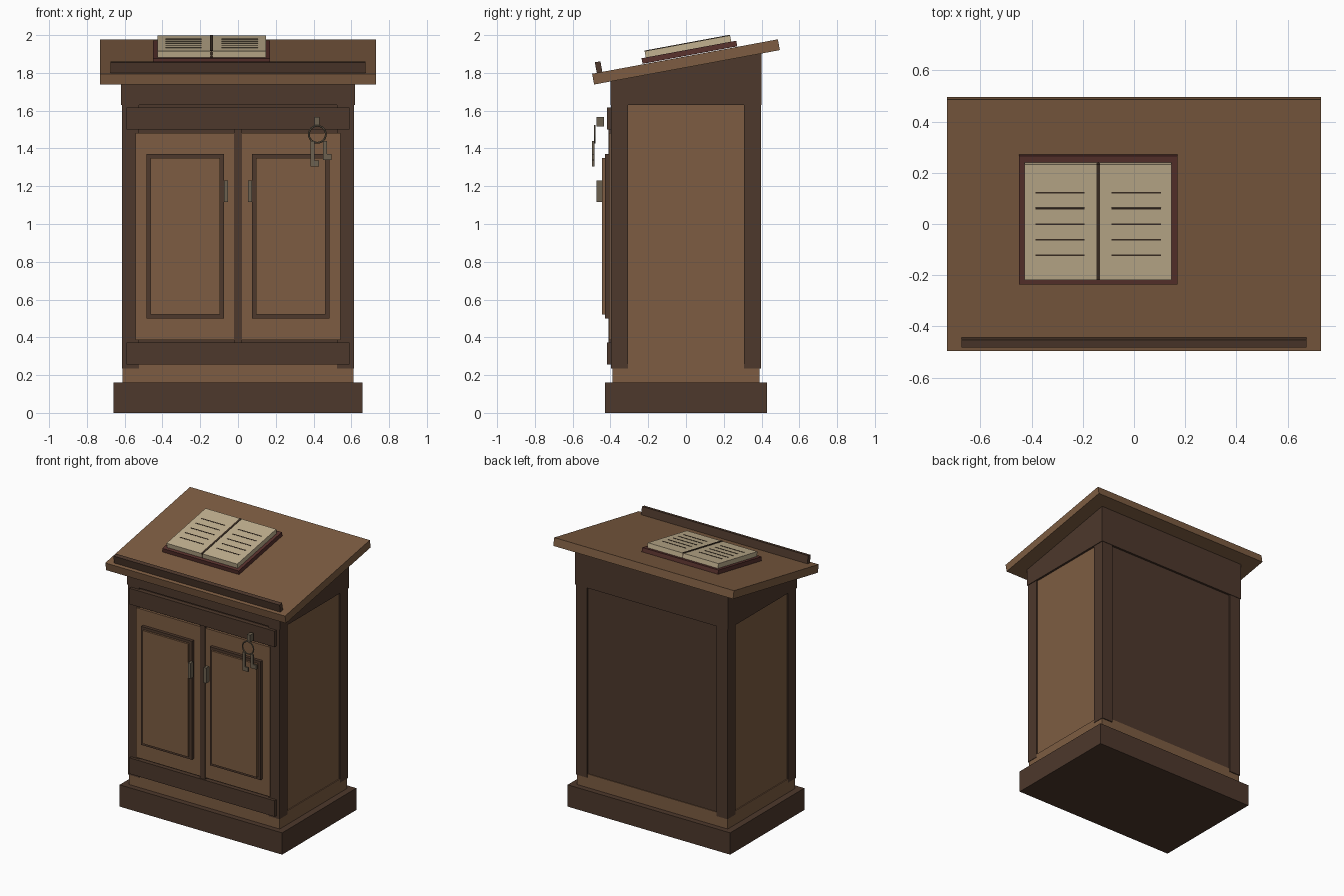
import bpy, bmesh, math
from mathutils import Matrix, Vector

if "Cube" in bpy.data.objects:
    bpy.data.objects.remove(bpy.data.objects["Cube"])


def material(name, rgb):
    m = bpy.data.materials.new(name)
    m.diffuse_color = (*rgb, 1)
    m.use_nodes = True
    m.node_tree.nodes["Principled BSDF"].inputs["Base Color"].default_value = m.diffuse_color
    return m


LIGHT = material("light_wood", (0.205, 0.108, 0.054))
DARK = material("dark_wood", (0.075, 0.04, 0.025))
PAPER = material("paper", (0.54, 0.44, 0.28))
COVER = material("red_leather", (0.10, 0.032, 0.027))
METAL = material("old_brass", (0.15, 0.12, 0.08))
INK = material("ink", (0.045, 0.028, 0.018))


def finish(name, bm, mat, matrix=None):
    if matrix:
        bm.transform(matrix)
    bmesh.ops.recalc_face_normals(bm, faces=bm.faces)
    me = bpy.data.meshes.new(name)
    bm.to_mesh(me)
    bm.free()
    me.materials.append(mat)
    ob = bpy.data.objects.new(name, me)
    bpy.context.collection.objects.link(ob)
    return ob


def box(name, x, y, z, mat, matrix=None):
    """Box from (min, max) ranges, optionally placed in another frame."""
    bm = bmesh.new()
    bmesh.ops.create_cube(bm, size=1)
    size = [r[1] - r[0] for r in (x, y, z)]
    mid = [(r[0] + r[1]) / 2 for r in (x, y, z)]
    bm.transform(Matrix.Translation(mid) @ Matrix.Diagonal((*size, 1)))
    return finish(name, bm, mat, matrix)


def span(s, a, b):
    """Range a..b mirrored by sign s."""
    return tuple(sorted((s * a, s * b)))


SIDES = (("left", -1), ("right", 1))

# Base
box("plinth", (-0.66, 0.66), (-0.43, 0.43), (0, 0.16), DARK)
box("base_moulding", (-0.612, 0.612), (-0.39, 0.39), (0.16, 0.26), LIGHT)

# Cabinet body with corner posts and side panels
box("cabinet_core", (-0.59, 0.59), (-0.385, 0.385), (0.26, 1.64), DARK)
for side, s in SIDES:
    box(side + "_side_panel", span(s, 0.58, 0.605), (-0.31, 0.31), (0.26, 1.63), LIGHT)
    for end, t in (("front", -1), ("back", 1)):
        box(f"{end}_{side}_post", span(s, 0.525, 0.615), span(t, 0.307, 0.397),
            (0.235, 1.64), DARK)

# Wedge section carrying the sloped top
bm = bmesh.new()
profile = [(-0.4, 1.63), (0.4, 1.63), (0.4, 1.91), (-0.4, 1.76)]
face = bm.faces.new([bm.verts.new((-0.62, y, z)) for y, z in profile])
ext = bmesh.ops.extrude_face_region(bm, geom=[face])
bmesh.ops.translate(bm, vec=(1.24, 0, 0),
                    verts=[v for v in ext["geom"] if isinstance(v, bmesh.types.BMVert)])
finish("sloped_frieze", bm, DARK)

# Front rails and centre stile
box("upper_rail", (-0.59, 0.59), (-0.418, -0.38), (1.50, 1.617), DARK)
box("lower_rail", (-0.59, 0.59), (-0.418, -0.38), (0.255, 0.372), DARK)
box("centre_stile", (-0.02, 0.02), (-0.41, -0.38), (0.37, 1.50), DARK)

# Doors with raised panels and pulls
for side, s in SIDES:
    box(side + "_door", span(s, 0.018, 0.543), (-0.407, -0.38), (0.385, 1.483), LIGHT)
    box(side + "_door_frame", span(s, 0.073, 0.485), (-0.43, -0.40), (0.50, 1.37), DARK)
    box(side + "_door_panel", span(s, 0.095, 0.463), (-0.444, -0.42), (0.52, 1.35), LIGHT)
    box(side + "_door_pull", span(s, 0.053, 0.075), (-0.475, -0.44), (1.117, 1.23), METAL)

# Sloped desk top, all parts on it share its tilted frame
TILT = Matrix.Translation((0, 0, 1.858)) @ Matrix.Rotation(math.radians(10.5), 4, 'X')
box("desk_top", (-0.73, 0.73), (-0.5, 0.5), (-0.029, 0.029), LIGHT, TILT)
box("book_ledge", (-0.675, 0.675), (-0.475, -0.445), (0.027, 0.086), DARK, TILT)

# Open book
CX = -0.14
box("book_cover", (CX - 0.31, CX + 0.31), (-0.228, 0.282), (0.032, 0.062), COVER, TILT)
for side, s in SIDES:
    x0, x1 = span(s, 0.003, 0.287)
    box(side + "_pages", (CX + x0, CX + x1), (-0.205, 0.255), (0.06, 0.096), PAPER, TILT)
    x0, x1 = span(s, 0.053, 0.245)
    for i in range(5):
        y = -0.107 + i * 0.0622
        box(f"{side}_page_line_{i + 1}", (CX + x0, CX + x1), (y - 0.003, y + 0.003),
            (0.094, 0.098), INK, TILT)
box("book_gutter", (CX - 0.007, CX + 0.007), (-0.205, 0.255), (0.06, 0.099), INK, TILT)

# Key ring on a hook
box("key_hook", (0.406, 0.432), (-0.475, -0.435), (1.515, 1.567), METAL)
bm = bmesh.new()
R, r, N, M = 0.045, 0.005, 24, 6
rings = []
for i in range(N):
    a = 2 * math.pi * i / N
    d = Vector((math.cos(a), 0, math.sin(a)))
    rings.append([bm.verts.new(d * (R + r * math.cos(b)) + Vector((0, r * math.sin(b), 0)))
                  for b in (2 * math.pi * j / M for j in range(M))])
for i in range(N):
    for j in range(M):
        p, q, k = rings[i], rings[(i + 1) % N], (j + 1) % M
        bm.faces.new((p[j], q[j], q[k], p[k]))
finish("key_ring", bm, METAL, Matrix.Translation((0.42, -0.483, 1.475)))

# Two keys, each a shaft and a bit
for n, x, z in ((1, 0.394, 1.305), (2, 0.46, 1.34)):
    box(f"key_{n}_shaft", (x - 0.01, x + 0.01), (-0.497, -0.484), (z, 1.44), METAL)
    box(f"key_{n}_bit", (x, x + 0.036), (-0.497, -0.484), (z, z + 0.03), METAL)
